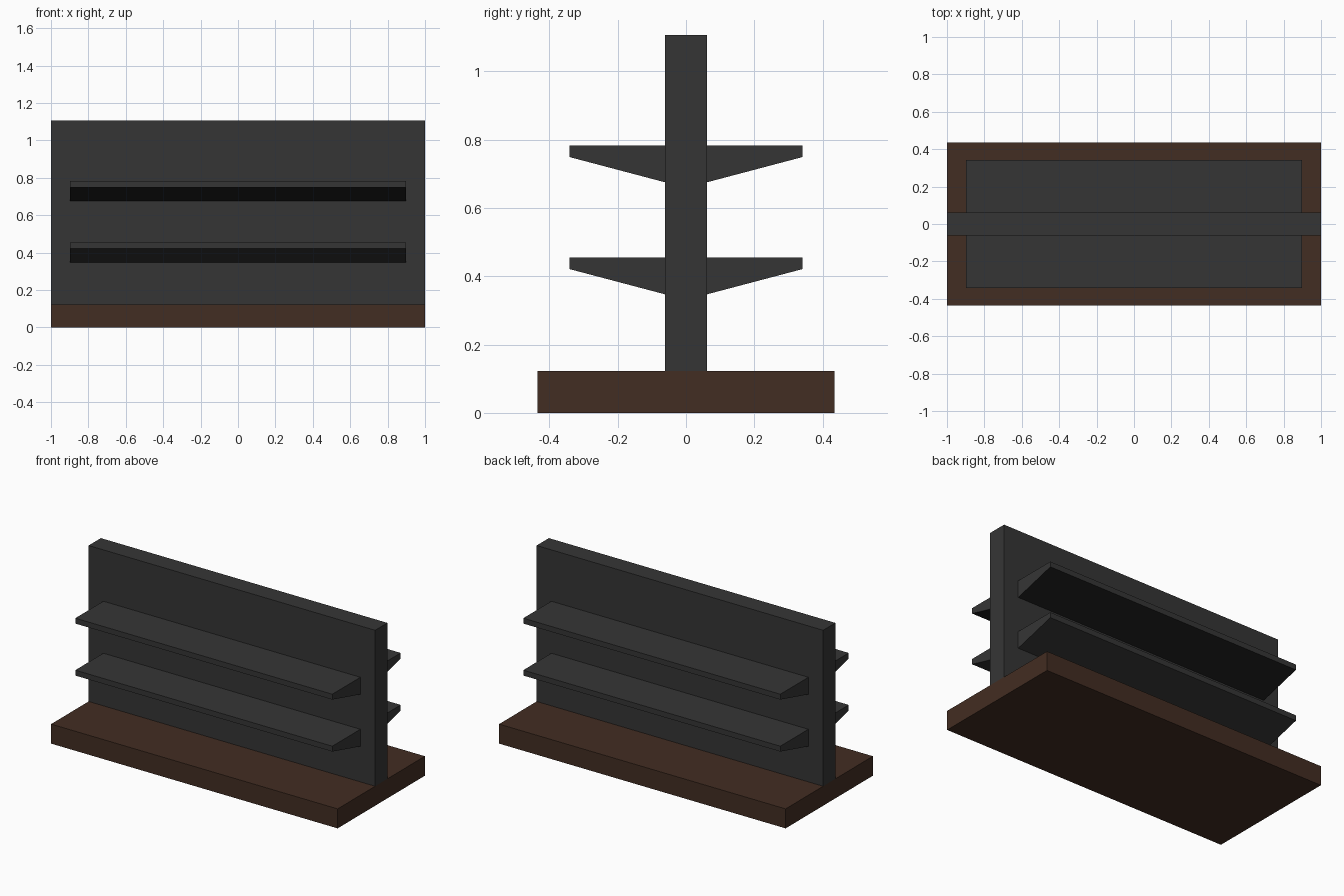
import bpy, bmesh

if "Cube" in bpy.data.objects:
    bpy.data.objects.remove(bpy.data.objects["Cube"])


def material(name, rgb):
    m = bpy.data.materials.new(name)
    m.diffuse_color = (*rgb, 1)
    m.use_nodes = True
    m.node_tree.nodes["Principled BSDF"].inputs["Base Color"].default_value = m.diffuse_color
    return m


brown = material("dark brown", (0.055, 0.026, 0.016))
grey = material("charcoal", (0.036, 0.036, 0.036))
black = material("near black", (0.014, 0.014, 0.014))


def finish(name, bm, *mats):
    bmesh.ops.recalc_face_normals(bm, faces=bm.faces)
    me = bpy.data.meshes.new(name)
    bm.to_mesh(me)
    bm.free()
    for m in mats:
        me.materials.append(m)
    ob = bpy.data.objects.new(name, me)
    bpy.context.collection.objects.link(ob)


def prism(name, profile, half_width, *mats, dark_underside=False):
    """Extrude a (y, z) profile along x, centred on x = 0."""
    bm = bmesh.new()
    face = bm.faces.new([bm.verts.new((-half_width, y, z)) for y, z in profile])
    ext = bmesh.ops.extrude_face_region(bm, geom=[face])
    verts = [v for v in ext["geom"] if isinstance(v, bmesh.types.BMVert)]
    bmesh.ops.translate(bm, verts=verts, vec=(2 * half_width, 0, 0))
    bmesh.ops.recalc_face_normals(bm, faces=bm.faces)
    if dark_underside:
        bm.normal_update()
        for f in bm.faces:
            f.material_index = int(f.normal.z < -0.5)
    finish(name, bm, *mats)


def rect(half_depth, z0, z1):
    return [(-half_depth, z0), (half_depth, z0), (half_depth, z1), (-half_depth, z1)]


# Plinth and central back panel
prism("base", rect(0.435, 0, 0.123), 1.0, brown)
prism("centre_panel", rect(0.061, 0.123, 1.107), 1.0, grey)

# Wedge shelves on both sides; the upper pair has a darker underside
for level, top in (("lower", 0.455), ("upper", 0.783)):
    for side, s in (("front", -1), ("back", 1)):
        profile = [(s * 0.061, top), (s * 0.341, top),
                   (s * 0.341, top - 0.034), (s * 0.061, top - 0.108)]
        upper = level == "upper"
        prism(f"{level}_{side}_shelf", profile, 0.897,
              *((grey, black) if upper else (grey,)), dark_underside=upper)
